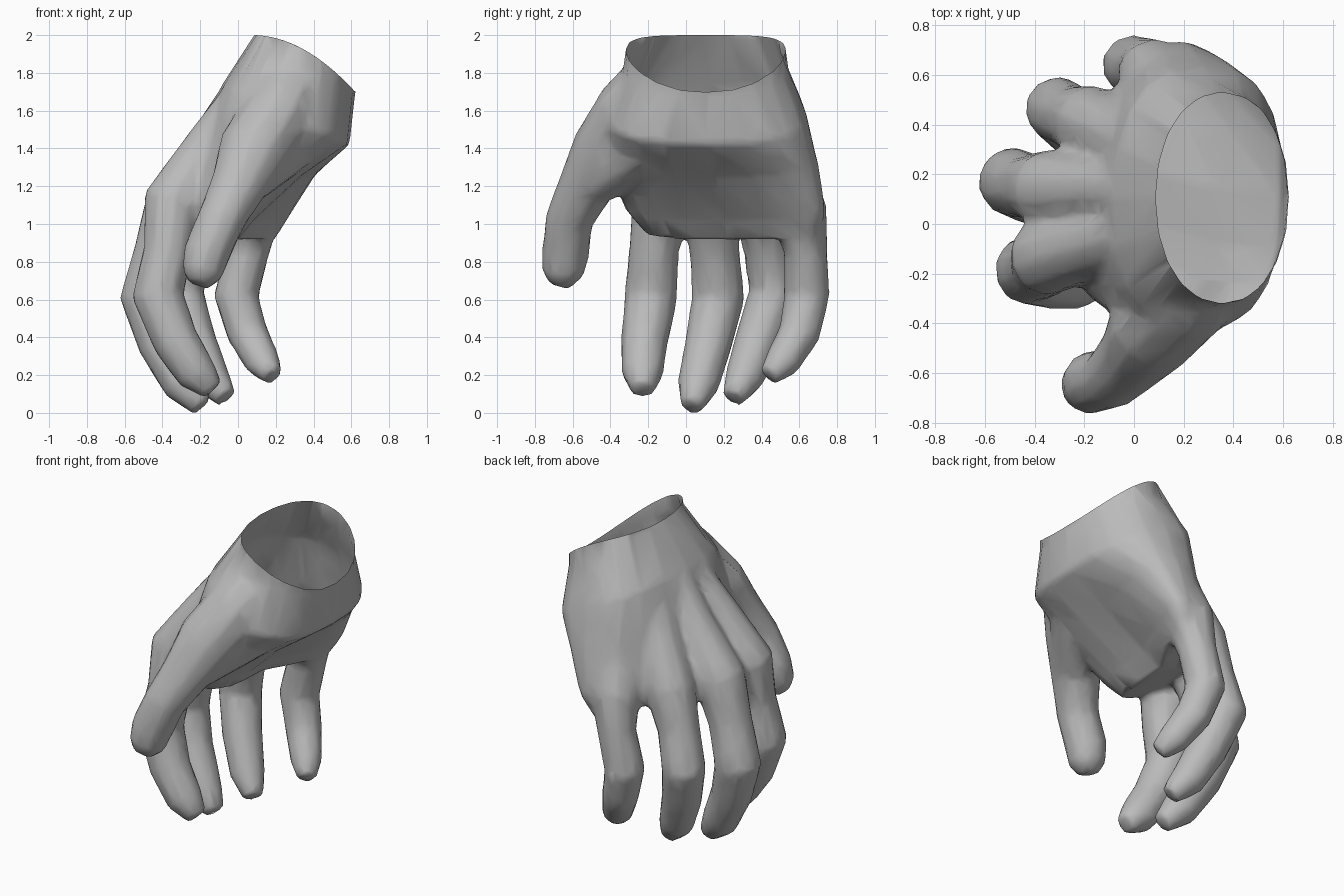
import bpy, bmesh, math
from mathutils import Vector

cube = bpy.data.objects.get("Cube")
if cube:
    bpy.data.objects.remove(cube, do_unlink=True)

skin = bpy.data.materials.new("plain grey")
skin.use_nodes = True
GREY = (0.5, 0.5, 0.5, 1)
skin.diffuse_color = GREY
skin.node_tree.nodes["Principled BSDF"].inputs["Base Color"].default_value = GREY

bm = bmesh.new()


def loft(rings):
    """Skin a list of equal point rings into a closed tube."""
    loops = [[bm.verts.new(p) for p in ring] for ring in rings]
    n = len(loops[0])
    for a, b in zip(loops, loops[1:]):
        for i in range(n):
            j = (i + 1) % n
            bm.faces.new((a[i], a[j], b[j], b[i]))
    bm.faces.new(loops[0][::-1])
    bm.faces.new(loops[-1])


def power(v, e):
    return math.copysign(abs(v) ** e, v)


def palm_ring(ax, az, bx, bz, y0, y1, bow, square, n=20):
    """Rounded section from back (a) to palm (b), bowed at the little finger."""
    ring = []
    for i in range(n):
        t = math.tau * i / n
        c, s = power(math.cos(t), square), power(math.sin(t), square)
        u = (1 - s) / 2
        ring.append((ax + (bx - ax) * u + bow * max(c, 0),
                     (y0 + y1) / 2 + c * (y1 - y0) / 2,
                     az + (bz - az) * u))
    return ring


def digit(joints, n=10):
    """Tube along joints given as x, y, z, radius."""
    pts = [Vector(j[:3]) for j in joints]
    rings = []
    for i, p in enumerate(pts):
        axis = (pts[min(i + 1, len(pts) - 1)] - pts[max(i - 1, 0)]).normalized()
        side = axis.cross(Vector((1, 0, 0))).normalized()
        up = side.cross(axis)
        r = joints[i][3] * 1.07
        rings.append([p + r * (math.cos(math.tau * k / n) * side
                               + math.sin(math.tau * k / n) * up) for k in range(n)])
    loft(rings)


# Palm and wrist, extended a little past the wrist cut
loft([palm_ring(*s) for s in (
    (0.23, 2.21, 0.74, 1.89, -0.26, 0.48, 0, 1),
    (0.085, 2.00, 0.62, 1.70, -0.32, 0.53, 0, 0.95),
    (-0.09, 1.73, 0.59, 1.42, -0.43, 0.64, 0.03, 0.78),
    (-0.20, 1.39, 0.34, 1.25, -0.42, 0.70, 0.17, 0.78),
    (-0.29, 1.13, 0.09, 1.02, -0.32, 0.74, 0.29, 0.78),
    (-0.27, 1.01, 0.00, 0.91, -0.22, 0.70, 0.29, 0.78))])

# Index finger, with its knuckle ridge on the back of the hand
digit([(0.05, -0.02, 1.68, 0.12), (-0.16, -0.08, 1.40, 0.125),
       (-0.35, -0.13, 1.11, 0.15),
       (-0.37, -0.17, 0.86, 0.125), (-0.425, -0.185, 0.62, 0.133),
       (-0.33, -0.22, 0.38, 0.118), (-0.22, -0.23, 0.21, 0.105),
       (-0.13, -0.23, 0.12, 0.06)])
# Middle finger
digit([(0.03, 0.13, 1.68, 0.12), (-0.15, 0.14, 1.40, 0.125),
       (-0.34, 0.14, 1.11, 0.15),
       (-0.42, 0.15, 0.86, 0.125), (-0.49, 0.17, 0.61, 0.133),
       (-0.41, 0.12, 0.37, 0.118), (-0.29, 0.065, 0.15, 0.105),
       (-0.19, 0.03, 0.035, 0.06)])
# Ring finger
digit([(0.08, 0.28, 1.68, 0.12), (-0.05, 0.35, 1.38, 0.125),
       (-0.17, 0.405, 1.10, 0.145),
       (-0.25, 0.43, 0.86, 0.12), (-0.31, 0.465, 0.64, 0.125),
       (-0.24, 0.385, 0.40, 0.115), (-0.15, 0.31, 0.19, 0.1),
       (-0.065, 0.25, 0.08, 0.06)])
# Little finger
digit([(0.22, 0.40, 1.64, 0.12), (0.14, 0.51, 1.34, 0.13),
       (0.08, 0.60, 1.06, 0.14),
       (0.05, 0.635, 0.85, 0.11), (-0.01, 0.64, 0.62, 0.115),
       (0.05, 0.60, 0.42, 0.105), (0.13, 0.51, 0.27, 0.09),
       (0.185, 0.44, 0.195, 0.055)])
# Thumb, running up to the wrist
digit([(0.33, -0.09, 1.82, 0.17), (0.22, -0.29, 1.60, 0.18),
       (0.08, -0.42, 1.38, 0.18),
       (0.00, -0.53, 1.20, 0.14), (-0.09, -0.62, 1.02, 0.12),
       (-0.165, -0.635, 0.85, 0.12), (-0.19, -0.655, 0.74, 0.105),
       (-0.21, -0.67, 0.68, 0.06)])
# Fleshy pad at the thumb's base
digit([(0.40, -0.03, 1.56, 0.16), (0.22, -0.26, 1.39, 0.15),
       (0.05, -0.47, 1.24, 0.13)])

bmesh.ops.recalc_face_normals(bm, faces=bm.faces)
mesh = bpy.data.meshes.new("hand")
bm.to_mesh(mesh)
bm.free()
hand = bpy.data.objects.new("hand", mesh)
bpy.context.collection.objects.link(hand)
bpy.ops.object.select_all(action='DESELECT')
bpy.context.view_layer.objects.active = hand
hand.select_set(True)

# Fuse the parts into one skin with soft webs between the fingers
remesh = hand.modifiers.new("fuse", 'REMESH')
remesh.mode = 'VOXEL'
remesh.voxel_size = 0.02
smooth = hand.modifiers.new("soften", 'SMOOTH')
smooth.factor = 0.5
smooth.iterations = 8
decimate = hand.modifiers.new("simplify", 'DECIMATE')
decimate.ratio = 0.08
for name in [m.name for m in hand.modifiers]:
    bpy.ops.object.modifier_apply(modifier=name)

# Cut the wrist open and arch its rim
bm = bmesh.new()
bm.from_mesh(hand.data)
bmesh.ops.bisect_plane(bm, geom=bm.verts[:] + bm.edges[:] + bm.faces[:],
                       plane_co=(0.09, 0, 2), plane_no=(0.30, 0, 0.53),
                       clear_outer=True)
for v in bm.verts:
    if v.is_boundary:
        t = min(max((v.co.x - 0.09) / 0.53, 0), 1)
        v.co.z += 0.28 * t * (1 - t)
bm.to_mesh(hand.data)
bm.free()

hand.data.materials.clear()
hand.data.materials.append(skin)
bpy.ops.object.shade_smooth_by_angle(angle=math.radians(60))
